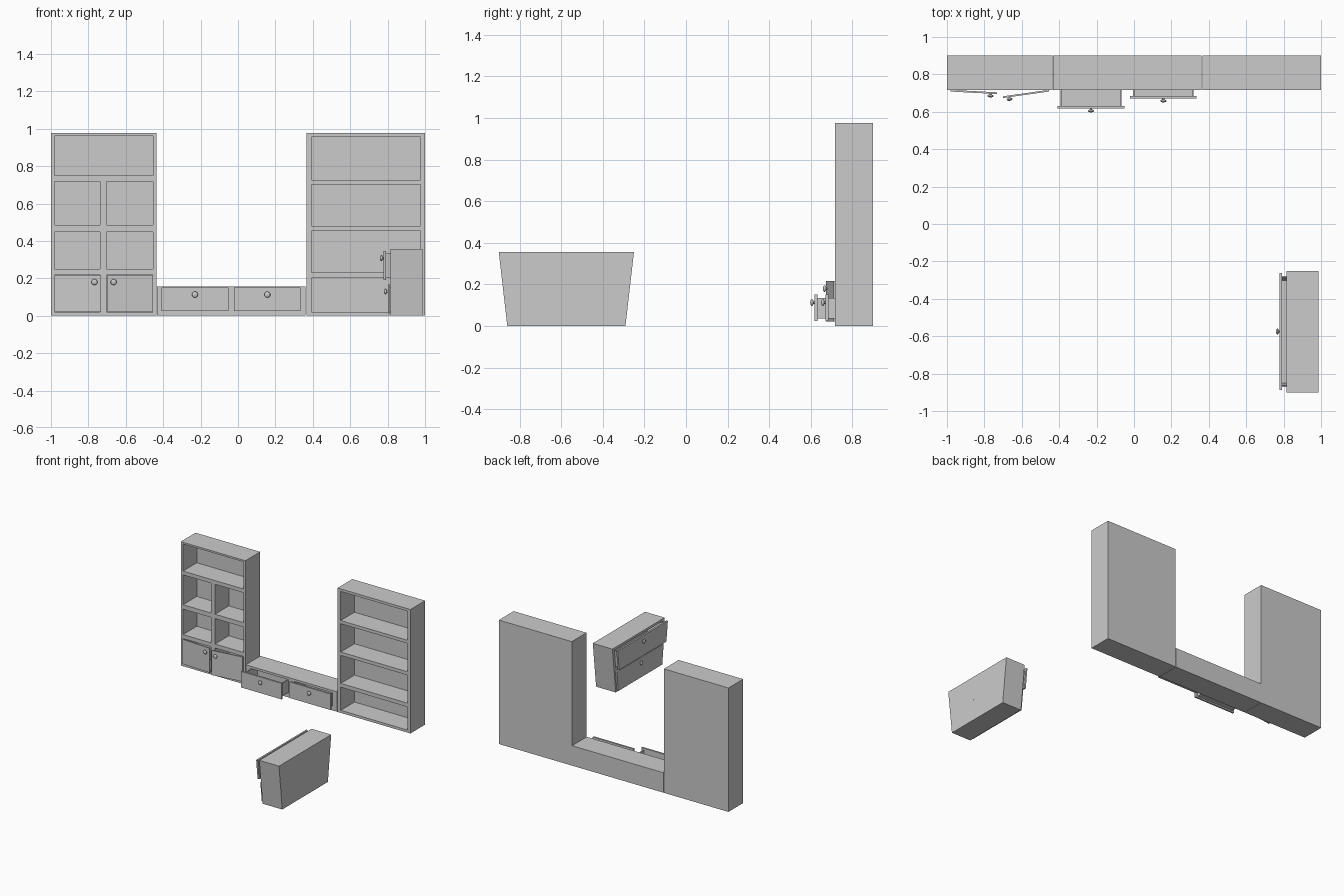
import bpy, bmesh, math
from mathutils import Matrix, Vector

if "Cube" in bpy.data.objects:
    bpy.data.objects.remove(bpy.data.objects["Cube"])

YF, YB, H = 0.717, 0.90, 0.976    # wall unit front, back, height


def finish(name, bm, matrix=None):
    bmesh.ops.recalc_face_normals(bm, faces=bm.faces)
    me = bpy.data.meshes.new(name)
    bm.to_mesh(me)
    bm.free()
    ob = bpy.data.objects.new(name, me)
    bpy.context.collection.objects.link(ob)
    if matrix:
        ob.matrix_world = matrix
    return ob


def boards(name, boxes, matrix=None):
    """One object out of boxes given as (x0, x1, y0, y1, z0, z1)."""
    bm = bmesh.new()
    for x0, x1, y0, y1, z0, z1 in boxes:
        m = Matrix.Translation(((x0 + x1) / 2, (y0 + y1) / 2, (z0 + z1) / 2))
        bmesh.ops.create_cube(bm, size=1, matrix=m @ Matrix.Diagonal((x1 - x0, y1 - y0, z1 - z0, 1)))
    return finish(name, bm, matrix)


def tapered(name, slabs):
    """One object out of slabs (x0, x1, four y/z corners)."""
    bm = bmesh.new()
    for x0, x1, prof in slabs:
        a = [bm.verts.new((x0, y, z)) for y, z in prof]
        b = [bm.verts.new((x1, y, z)) for y, z in prof]
        bm.faces.new(a)
        bm.faces.new(b[::-1])
        for i in range(4):
            j = (i + 1) % 4
            bm.faces.new((a[i], b[i], b[j], a[j]))
    return finish(name, bm)


def knob(name, loc, angle=0.0):
    """Flattened round knob on a short stem, pointing to -y before turning."""
    bm = bmesh.new()
    bmesh.ops.create_uvsphere(bm, u_segments=20, v_segments=12, radius=1,
                              matrix=Matrix.Translation((0, -0.012, 0)) @ Matrix.Diagonal((0.016, 0.008, 0.016, 1)))
    bmesh.ops.create_cone(bm, cap_ends=True, segments=16, radius1=0.006, radius2=0.006, depth=0.014,
                          matrix=Matrix.Translation((0, -0.006, 0)) @ Matrix.Rotation(math.pi / 2, 4, 'X'))
    ob = finish(name, bm, Matrix.Translation(loc) @ Matrix.Rotation(angle, 4, 'Z'))
    for p in ob.data.polygons:
        p.use_smooth = len(p.vertices) < 5
    return ob


def bookcase(name, x0, x1, xi0, xi1, shelves, extra=()):
    """Open case: sides, back and horizontal boards between them."""
    boards(name, [(x0, xi0, YF, YB, 0, H), (xi1, x1, YF, YB, 0, H), (xi0, xi1, YB - 0.012, YB, 0, H)]
           + [(xi0, xi1, YF, YB - 0.012, a, b) for a, b in shelves] + list(extra))


# tall cases
bookcase("left_bookcase", -1, -0.437, -0.981, -0.455,
         [(0, 0.02), (0.217, 0.249), (0.449, 0.484), (0.719, 0.749), (0.962, H)],
         [(-0.737, -0.702, YF, YB - 0.012, a, b) for a, b in ((0.02, 0.217), (0.249, 0.449), (0.484, 0.719))])
bookcase("right_bookcase", 0.365, 1, 0.393, 0.975,
         [(0, 0.02), (0.202, 0.232), (0.452, 0.479), (0.702, 0.727), (0.956, H)])

# cupboard doors, slightly open on their outer hinges
for side, hinge, s, deg in (("left", -0.980, 1, -3.0), ("right", -0.456, -1, 8.0)):
    a = math.radians(deg)
    m = Matrix.Translation((hinge, YF, 0)) @ Matrix.Rotation(a, 4, 'Z')
    boards(side + "_door", [(min(0, s * 0.248), max(0, s * 0.248), -0.009, 0, 0.022, 0.216)], m)
    knob(side + "_door_knob", m @ Vector((s * 0.214, -0.009, 0.18)), a)

# low media bench
T = 0.157
boards("media_bench", [
    (-0.434, 0.362, YF, YB, 0.139, T), (-0.434, 0.362, YF, YB, 0, 0.034),
    (-0.434, 0.362, YB - 0.012, YB, 0.034, 0.139),
    (-0.434, -0.394, YF, YB - 0.012, 0.034, 0.139), (-0.064, -0.008, YF, YB - 0.012, 0.034, 0.139),
    (0.322, 0.362, YF, YB - 0.012, 0.034, 0.139)])

# bench drawers pulled out by different amounts
for name, cx, yf in (("left_bench_drawer", -0.230, 0.617), ("right_bench_drawer", 0.157, 0.670)):
    y0, y1, w, t = yf + 0.014, yf + 0.182, 0.162, 0.008
    boards(name, [
        (cx - 0.178, cx + 0.178, yf, y0, 0.025, 0.151),
        (cx - w, cx + w, y0, y1, 0.036, 0.044),
        (cx - w, cx - w + t, y0, y1, 0.044, 0.136), (cx + w - t, cx + w, y0, y1, 0.044, 0.136),
        (cx - w + t, cx + w - t, y1 - t, y1, 0.044, 0.136)])
    knob(name + "_knob", (cx, yf, 0.113))

# tapered chest facing -x
CY, TOP, X0, X1 = -0.575, 0.357, 0.816, 0.987


def half(z, inset=0.0):
    return 0.284 + 0.041 * z / TOP - inset


def band(z0, z1, inset=0.0):
    h0, h1 = half(z0, inset), half(z1, inset)
    return [(CY - h0, z0), (CY + h0, z0), (CY + h1, z1), (CY - h1, z1)]


def wall(s, z0, z1, inset, t):
    return [(CY + s * half(z0, inset), z0), (CY + s * half(z1, inset), z1),
            (CY + s * half(z1, inset + t), z1), (CY + s * half(z0, inset + t), z0)]


tapered("chest_body",
        [(X0, X1, wall(s, 0, TOP, 0, 0.022)) for s in (-1, 1)]
        + [(X0, X1, band(a, b, 0.022)) for a, b in ((0, 0.02), (0.166, 0.194), (0.339, TOP))]
        + [(X1 - 0.01, X1, band(0.0, TOP, 0.022))])

# chest drawers
for name, xf, z0, z1 in (("upper_chest_drawer", 0.779, 0.190, 0.346), ("lower_chest_drawer", 0.801, 0.011, 0.168)):
    xb, b0, b1 = xf + 0.013, z0 + 0.012, z1 - 0.014
    xe = xb + 0.15
    tapered(name,
            [(xf, xb, band(z0, z1, 0.012)), (xb, xe, band(b0, b0 + 0.008, 0.026)),
             (xe - 0.008, xe, band(b0 + 0.008, b1, 0.034))]
            + [(xb, xe, wall(s, b0 + 0.008, b1, 0.026, 0.008)) for s in (-1, 1)])
    knob(name + "_knob", (xf, CY, z1 - 0.038), -math.pi / 2)
